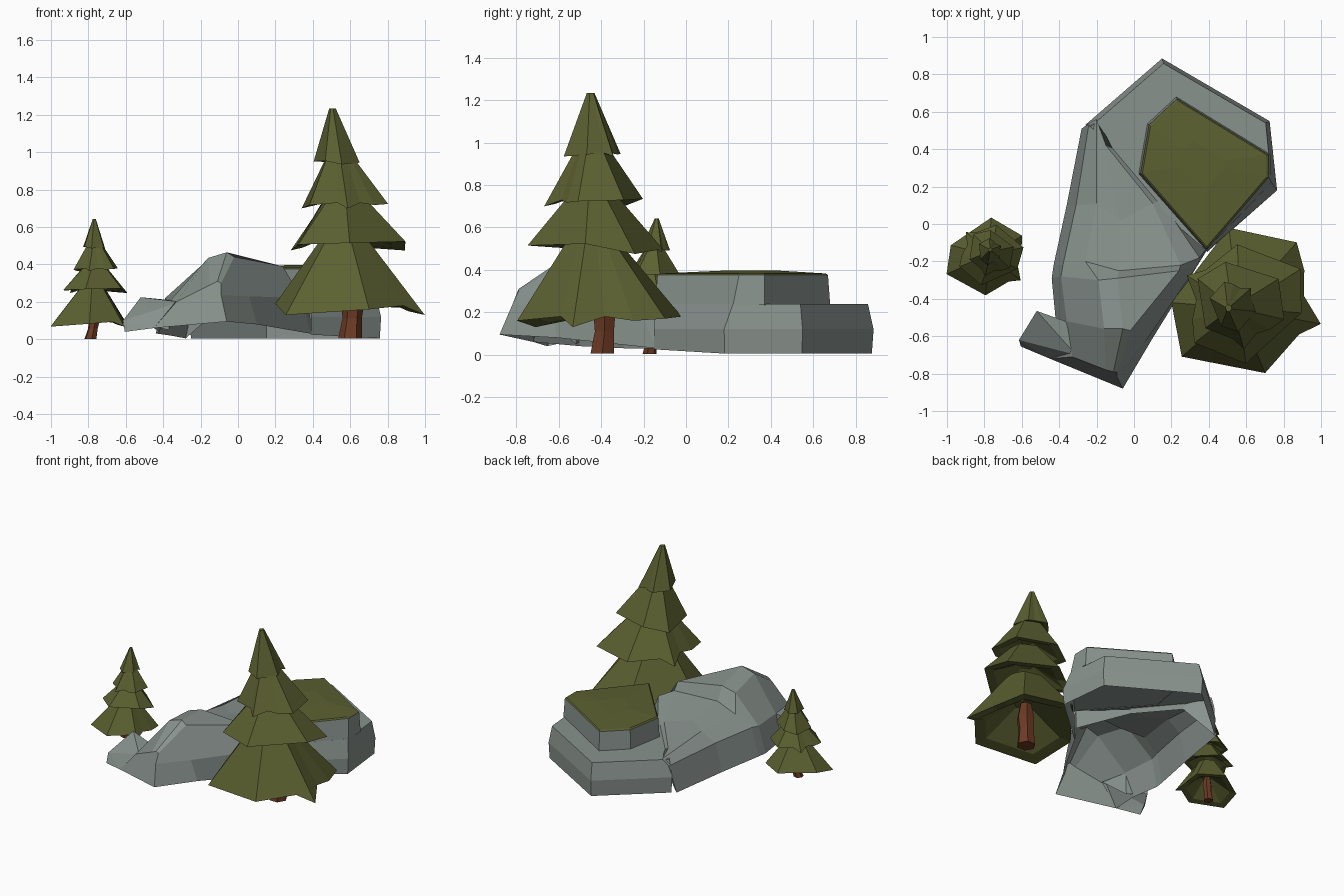
import bpy, bmesh, math
from mathutils import Vector, Matrix

if "Cube" in bpy.data.objects:
    bpy.data.objects.remove(bpy.data.objects["Cube"])


def material(name, rgb):
    m = bpy.data.materials.new(name)
    m.diffuse_color = (*rgb, 1)
    m.use_nodes = True
    m.node_tree.nodes["Principled BSDF"].inputs["Base Color"].default_value = m.diffuse_color
    return m


STONE = material("grey stone", (0.25, 0.29, 0.27))
GREEN = material("needle green", (0.105, 0.117, 0.03))
BARK = material("brown bark", (0.15, 0.042, 0.017))


def finish(bm, name, mat, open_below=False):
    bmesh.ops.recalc_face_normals(bm, faces=bm.faces)
    bm.normal_update()
    if open_below:
        if sum(f.normal.z * f.calc_area() for f in bm.faces) < 0:
            bmesh.ops.reverse_faces(bm, faces=bm.faces)
    me = bpy.data.meshes.new(name)
    bm.to_mesh(me)
    bm.free()
    me.materials.append(mat)
    ob = bpy.data.objects.new(name, me)
    bpy.context.collection.objects.link(ob)
    return ob


def loft(rings, skip=(), cap_start=True, cap_end=True):
    """Join point rows with quads, leaving out the sides listed in skip."""
    bm = bmesh.new()
    rows = [[bm.verts.new(p) for p in r] for r in rings]
    n = len(rows[0])
    for a, b in zip(rows, rows[1:]):
        for i in range(n):
            if i not in skip:
                j = (i + 1) % n
                bm.faces.new((a[i], a[j], b[j], b[i]))
    if cap_start:
        bm.faces.new(rows[0])
    if cap_end:
        bm.faces.new(rows[-1])
    return bm


def levels(poly, steps):
    """Scaled copies of an outline, one per (scale, height)."""
    cx = sum(p[0] for p in poly) / len(poly)
    cy = sum(p[1] for p in poly) / len(poly)
    return [[(cx + (x - cx) * s, cy + (y - cy) * s, z) for x, y in poly] for s, z in steps]


# Sloping boulder: cross-sections from front to back, west rim to east rim
ribs = [
    [(-.45, -.72, .06), (-.33, -.71, .20), (-.15, -.78, .29), (-.11, -.79, .31),
     (-.09, -.79, .30), (-.09, -.82, .235), (-.06, -.88, .095)],
    [(-.42, -.50, .04), (-.36, -.52, .21), (-.16, -.56, .435), (-.06, -.56, .465),
     (-.02, -.57, .44), (.06, -.63, .23), (.10, -.61, .08)],
    [(-.44, -.29, .03), (-.39, -.28, .22), (-.19, -.30, .40), (-.09, -.29, .43),
     (.24, -.25, .39), (.34, -.22, .22), (.39, -.14, .03)],
    [(-.43, -.22, .03), (-.38, -.22, .23), (-.26, -.20, .30), (-.08, -.25, .33),
     (.25, -.22, .33), (.35, -.18, .28), (.39, -.13, .10)],
    [(-.36, .10, .02), (-.31, .10, .22), (-.20, .11, .28), (-.07, .02, .29),
     (.10, .11, .27), (.14, .13, .22), (.15, .14, .18)],
    [(-.28, .51, .005), (-.24, .54, .20), (-.20, .56, .25), (-.19, .53, .25),
     (-.15, .42, .26), (-.10, .40, .23), (-.08, .41, .18)],
]
finish(loft(ribs, skip=[6]), "sloping_boulder", STONE, True)

# Low spur at the front left corner
bm = bmesh.new()
for p in [(-.615, -.62, .10), (-.605, -.655, .04), (-.56, -.57, .15), (-.52, -.465, .225),
          (-.51, -.47, .08), (-.365, -.52, .21), (-.31, -.70, .20), (-.45, -.72, .06), (-.37, -.52, .05)]:
    bm.verts.new(p)
bmesh.ops.convex_hull(bm, input=bm.verts)
bm.normal_update()
bmesh.ops.delete(bm, geom=[f for f in bm.faces if f.normal.z < -.5], context='FACES')
finish(bm, "boulder_spur", STONE, True)

# Back slab, open underneath and towards the boulder; its east corners meet the block
slab = [(-.26, .53), (.15, .885), (.725, .55), (.765, .18), (.39, -.15), (.08, .10)]
rings = levels(slab, [(.985, .005), (1, .12), (.95, .24)])
rings[0][4] = (.39, -.15, .025)
rings[2][3], rings[2][4] = (.735, .222, .24), (.39, -.145, .24)
finish(loft(rings, skip=[4, 5], cap_start=False), "back_slab", STONE, True)

# Raised block with a domed moss sheet
block = [(.72, .37), (.72, .25), (.39, -.135), (.035, .27), (.08, .53), (.23, .67)]
rings = levels(block, [(1.03, .235), (1, .375)])
rings[0][1], rings[0][2] = (.735, .222, .235), (.39, -.145, .235)
finish(loft(rings, cap_start=False, cap_end=False), "raised_block", STONE, True)
finish(loft(levels(block, [(1, .375), (.97, .383), (.35, .396)]), cap_start=False), "moss", GREEN, True)

# Ragged skirt outline: angle, radius, lift of the rim
SKIRT = [(7, .31, .05), (29, .355, .03), (50, .42, .04), (103, .41, .05), (180, .40, .06),
         (220, .45, .0), (285, .39, .03), (329, .33, .05), (344, .415, .0)]

# Skirts: lower centre, upper centre, scale, top radius, bottom z, top z, turn
TIERS = [
    ((.0, -.02), (-.03, -.04), 1.0, .13, .13, .53, 0),
    ((-.02, -.02), (-.03, -.04), .80, .105, .475, .76, 170),
    ((-.03, -.025), (-.06, -.04), .59, .075, .70, .98, 290),
    ((-.07, -.035), (-.095, -.05), .32, .018, .935, 1.235, 60),
]


def tree(name, place, scale, turn, lean=(0, 0)):
    shear = Matrix.Identity(4)
    shear[0][2], shear[1][2] = lean
    M = (Matrix.Translation(place) @ Matrix.Rotation(math.radians(turn), 4, 'Z')
         @ Matrix.Scale(scale, 4) @ shear)

    def ring(centre, pts):
        return [M @ Vector((centre[0] + r * math.cos(math.radians(a)),
                            centre[1] + r * math.sin(math.radians(a)), z)) for a, r, z in pts]

    # trunk
    hexa = range(0, 360, 60)
    rings = [ring(c, [(a, r, z) for a in hexa])
             for c, r, z in [((0, .005), .064, .005), ((.01, .015), .052, .11), ((.015, .015), .06, .2),
                             ((0, 0), .04, .32)]]
    finish(loft(rings), name + "_trunk", BARK)

    # needle skirts, hollow below
    for i, (c0, c1, s, rt, z0, z1, spin) in enumerate(TIERS):
        top = [(a + spin, rt, z1) for a, r, dz in SKIRT]
        rim = [(a + spin, r * s, z0 + dz * s) for a, r, dz in SKIRT]
        lip = [(a + spin, r * s * .78, z0 + (dz * .8 + .02) * s) for a, r, dz in SKIRT]
        core = [(a + spin, .06 * s, z0 + .2 * s) for a, r, dz in SKIRT]
        rings = [ring(c1, top), ring(c0, rim), ring(c0, lip), ring(c0, core)]
        finish(loft(rings), f"{name}_skirt_{i + 1}", GREEN)


tree("large_tree", (.6, -.40, 0), 1.0, 0)
tree("small_tree", (-.79, -.175, 0), .52, -18, (.09, .105))
